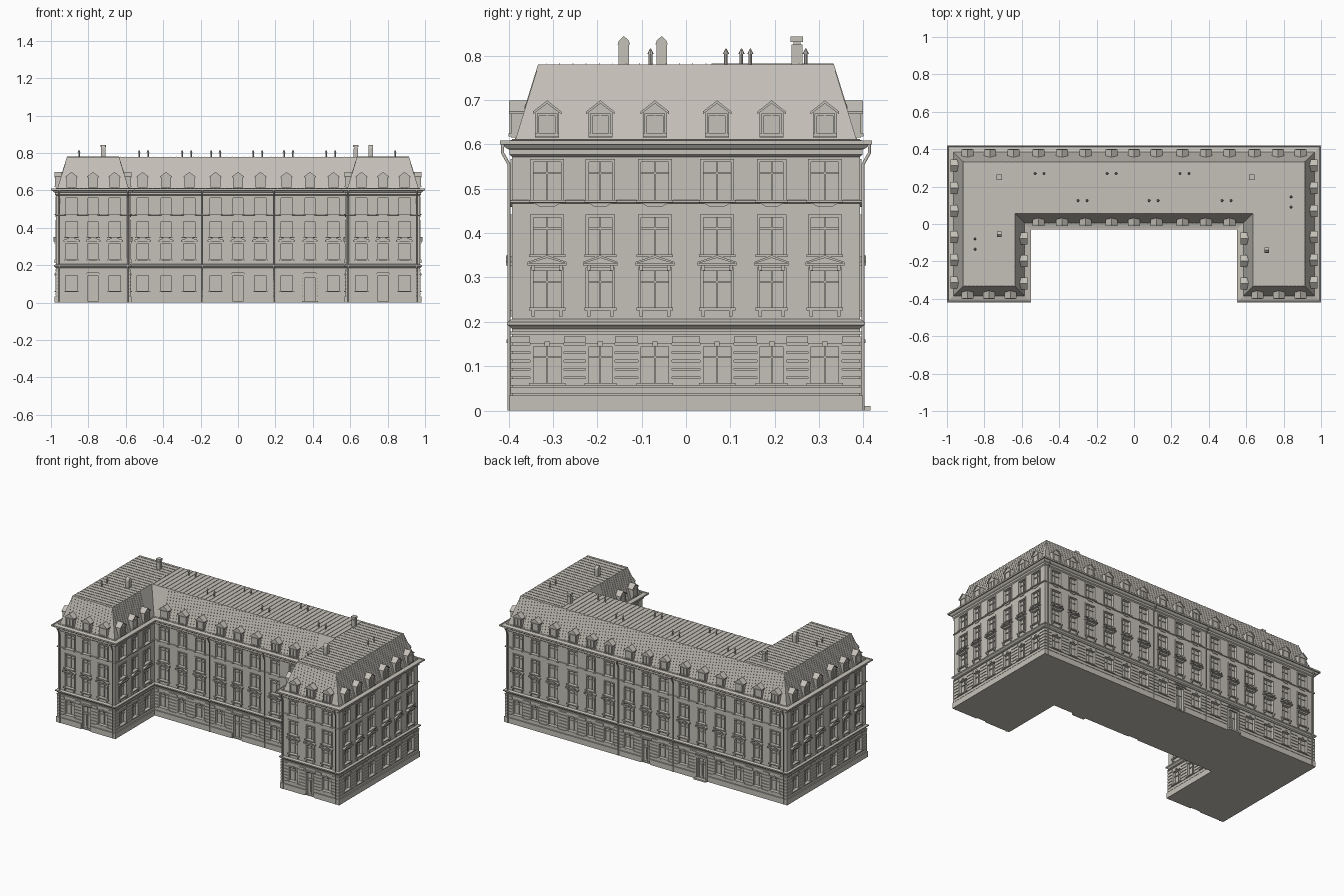
import bpy, bmesh
from collections import defaultdict
from mathutils import Matrix, Vector

cube = bpy.data.objects.get("Cube")
if cube:
    bpy.data.objects.remove(cube, do_unlink=True)

stone = bpy.data.materials.new("warm grey stone")
stone.use_nodes = True
stone.diffuse_color = (0.56, 0.535, 0.485, 1)
stone.node_tree.nodes["Principled BSDF"].inputs["Base Color"].default_value = stone.diffuse_color

parts = defaultdict(bmesh.new)
X, Y, COURT, WING = 0.973, 0.392, -0.003, 0.577
EAVE, TOP = 0.612, 0.78
FOOT = [(X, -Y), (X, Y), (-X, Y), (-X, -Y), (-WING, -Y), (-WING, COURT), (WING, COURT), (WING, -Y)]
STOREYS = [(0.062, 0.145), (0.232, 0.315), (0.352, 0.435), (0.475, 0.56)]


class Frame:
    """Upright plane: u along it, z up, depth outwards."""
    def __init__(self, a, b):
        self.o = Vector((*a, 0))
        span = Vector((*b, 0)) - self.o
        self.length = span.length
        self.d = span.normalized()
        self.n = Vector((self.d.y, -self.d.x, 0))

    def at(self, u, z, depth=0.0):
        return self.o + self.d * u + self.n * depth + Vector((0, 0, z))


def face(name, points):
    bm = parts[name]
    bm.faces.new([bm.verts.new(p) for p in points])


def prism(name, fr, poly, d0, d1):
    """Extrude an outline in (u, z) from depth d0 to d1."""
    bm = parts[name]
    back = [bm.verts.new(fr.at(u, z, d0)) for u, z in poly]
    front = [bm.verts.new(fr.at(u, z, d1)) for u, z in poly]
    bm.faces.new(front)
    bm.faces.new(back[::-1])
    for i in range(len(poly)):
        j = (i + 1) % len(poly)
        bm.faces.new((back[i], back[j], front[j], front[i]))


def box(name, fr, u0, u1, z0, z1, d0, d1):
    prism(name, fr, [(u0, z0), (u1, z0), (u1, z1), (u0, z1)], d0, d1)


def surround(name, fr, u, half, z0, z1, rim, d0, d1):
    for s in (-1, 1):
        a, b = sorted((u + s * half, u + s * (half + rim)))
        box(name, fr, a, b, z0, z1, d0, d1)
    box(name, fr, u - half - rim, u + half + rim, z1, z1 + rim, d0, d1)


def outline(offset):
    pts = []
    for i, p in enumerate(FOOT):
        n = Frame(FOOT[i - 1], p).n + Frame(p, FOOT[(i + 1) % len(FOOT)]).n
        pts.append((p[0] + n.x * offset, p[1] + n.y * offset))
    return pts


def moulding(name, profile, cap=False):
    """Carry an (offset, z) profile round the whole footprint."""
    bm = parts[name]
    rings = [[bm.verts.new((x, y, z)) for x, y in outline(o)] for o, z in profile]
    for low, high in zip(rings, rings[1:]):
        for i in range(len(low)):
            j = (i + 1) % len(low)
            bm.faces.new((low[i], low[j], high[j], high[i]))
    if cap:
        bm.faces.new(rings[-1])


def window(fr, u, half, z0, z1, storey, door):
    r = 0.014
    # recess and pane
    corners = [(u - half, z0), (u + half, z0), (u + half, z1), (u - half, z1)]
    face("window_panes", [fr.at(a, z, -r) for a, z in corners])
    for i in range(4):
        (a, za), (b, zb) = corners[i], corners[(i + 1) % 4]
        face("walls", [fr.at(a, za), fr.at(b, zb), fr.at(b, zb, -r), fr.at(a, za, -r)])
    # glazing bars
    bar = z0 + (z1 - z0) * 0.68
    box("window_bars", fr, u - 0.002, u + 0.002, z0, z1, -r, -r + 0.005)
    box("window_bars", fr, u - half, u + half, bar, bar + 0.004, -r, -r + 0.005)
    surround("window_surrounds", fr, u, half, z0, z1, 0.007, 0, 0.004)
    if door:
        box("door_hoods", fr, u - half - 0.012, u + half + 0.012, z1 + 0.007, z1 + 0.015, 0, 0.012)
        for s in (-1, 1):
            a = u + s * half / 2
            box("door_panels", fr, a - half / 4, a + half / 4, 0.02, 0.09, -r, -r + 0.004)
        return
    box("window_sills", fr, u - half - 0.01, u + half + 0.01, z0 - 0.006, z0, 0, 0.009)
    if storey == 0:
        box("keystones", fr, u - 0.006, u + 0.006, z1, z1 + 0.011, 0, 0.008)
    if storey == 1:
        for s in (-1, 1):
            a = u + s * half
            box("sill_brackets", fr, a - 0.004, a + 0.004, 0.212, 0.226, 0, 0.008)
            box("sill_brackets", fr, a - 0.004, a + 0.004, 0.316, 0.328, 0, 0.008)
        w = half + 0.013
        box("pediments", fr, u - w, u + w, 0.327, 0.331, 0, 0.014)
        prism("pediments", fr, [(u - w, 0.331), (u + w, 0.331), (u, 0.348)], 0, 0.007)
        prism("pediments", fr, [(u - w, 0.331), (u, 0.344), (u + w, 0.331), (u + w, 0.335),
                                (u, 0.35), (u - w, 0.335)], 0, 0.014)
    if storey == 3:
        prism("aprons", fr, [(u - half, 0.468), (u - half / 2, 0.459), (u + half / 2, 0.459),
                             (u + half, 0.468)], 0, 0.004)


def dormer(fr, u):
    w = 0.027
    prism("dormers", fr, [(u - w, 0.615), (u + w, 0.615), (u + w, 0.672), (u, 0.692), (u - w, 0.672)], -0.06, 0.002)
    w += 0.005
    prism("dormer_roofs", fr, [(u - w, 0.668), (u, 0.692), (u + w, 0.668), (u + w, 0.674),
                               (u, 0.699), (u - w, 0.674)], -0.06, 0.007)
    surround("dormer_frames", fr, u, 0.018, 0.624, 0.664, 0.005, 0, 0.006)
    box("dormer_frames", fr, u - 0.027, u + 0.027, 0.618, 0.624, 0, 0.008)
    box("dormer_frames", fr, u - 0.0015, u + 0.0015, 0.624, 0.664, 0, 0.004)


def bands(fr, openings, z0, z1, depth):
    """Raised course interrupted by every opening it meets."""
    start = -depth
    for u, half, lo, hi in openings:
        if lo - 0.006 < z1 and hi + 0.012 > z0:
            box("rusticated_courses", fr, start, u - half - 0.007, z0, z1, 0, depth)
            start = u + half + 0.007
    box("rusticated_courses", fr, start, fr.length + depth, z0, z1, 0, depth)


def downpipe(fr, u):
    curve = bpy.data.curves.new("downpipe", "CURVE")
    curve.dimensions = "3D"
    curve.bevel_depth, curve.bevel_resolution, curve.use_fill_caps = 0.004, 1, True
    path = [(0.007, 0), (0.007, 0.555), (0.021, 0.58), (0.021, 0.604)]
    spline = curve.splines.new("POLY")
    spline.points.add(len(path) - 1)
    for point, (depth, z) in zip(spline.points, path):
        point.co = (*fr.at(u, z, depth), 1)
    curve.materials.append(stone)
    bpy.context.collection.objects.link(bpy.data.objects.new("downpipe", curve))


def facade(i, bays, doors=(), steps=(), pipes=()):
    """One wall: bays, doors and pipes are measured from its middle."""
    fr = Frame(FOOT[i], FOOT[(i + 1) % len(FOOT)])
    mid, left, ground = fr.length / 2, 0.0, []
    for k, bay in enumerate(sorted(bays)):
        u = mid + bay
        half = 0.026 if k % 3 == 1 else 0.031
        face("walls", [fr.at(a, z) for a, z in ((left, 0), (u - half, 0), (u - half, EAVE), (left, EAVE))])
        bottom = 0.0
        for storey, (z0, z1) in enumerate(STOREYS):
            door = storey == 0 and bay in doors
            z0 = 0.006 if door else z0
            face("walls", [fr.at(a, z) for a, z in ((u - half, bottom), (u + half, bottom), (u + half, z0), (u - half, z0))])
            window(fr, u, half, z0, z1, storey, door)
            bottom = z1
            if storey == 0:
                ground.append((u, half, z0, z1))
        face("walls", [fr.at(a, z) for a, z in ((u - half, bottom), (u + half, bottom), (u + half, EAVE), (u - half, EAVE))])
        left = u + half
        dormer(fr, u)
    face("walls", [fr.at(a, z) for a, z in ((left, 0), (fr.length, 0), (fr.length, EAVE), (left, EAVE))])
    # plinth and rusticated ground floor
    bands(fr, ground, 0, 0.034, 0.007)
    for k in range(7):
        bands(fr, ground, 0.038 + k * 0.019, 0.053 + k * 0.019, 0.004)
    for bay in steps:
        box("door_steps", fr, mid + bay - 0.042, mid + bay + 0.042, 0, 0.01, 0, 0.024)
        surround("door_pilasters", fr, mid + bay, 0.031, 0, 0.135, 0.011, 0, 0.01)
    for u in pipes:
        downpipe(fr, mid + u)
    # standing seams of the steep roof
    side = Frame(fr.o.xy, (fr.o + fr.n).xy)
    seam = [(-0.012, EAVE), (-0.0065, EAVE), (-0.0585, TOP), (-0.064, TOP)]
    count = int((fr.length - 0.12) / 0.02)
    for k in range(count + 1):
        u = 0.06 + (fr.length - 0.12) * k / count
        prism("steep_roof_seams", side, seam, -u - 0.001, -u + 0.001)


# facades round the footprint
ends = [-0.313, -0.193, -0.07, 0.07, 0.193, 0.313]
half_long = [0.12, 0.26, 0.385, 0.51]
court = [0] + half_long + [-b for b in half_long]
outer = [0.645, 0.77, 0.89]
facade(0, ends)
facade(1, court + outer + [-b for b in outer], (0, 0.385), (0.385,), (-0.955, -0.19, 0.19, 0.955))
facade(2, ends)
facade(3, [-0.115, 0, 0.115], (0,), (), (-0.18, 0.185))
facade(4, [-0.12, 0, 0.12])
facade(5, court, (0, 0.385), (0.385,), (-0.19, 0.19))
facade(6, [-0.12, 0, 0.12])
facade(7, [-0.115, 0, 0.115], (0,), (), (-0.185, 0.18))

# string courses, cornice, roof and underside
moulding("string_course", [(0, 0.184), (0.006, 0.19), (0.011, 0.193), (0.011, 0.2), (0, 0.206)])
moulding("floor_band", [(0, 0.172), (0.005, 0.172), (0.005, 0.178), (0, 0.178)])
moulding("upper_sill_course", [(0, 0.467), (0.005, 0.469), (0.005, 0.474), (0, 0.475)])
moulding("cornice", [(0, 0.572), (0.006, 0.577), (0.006, 0.588), (0.014, 0.592), (0.02, 0.6),
                     (0.027, 0.6), (0.027, 0.609), (0.022, 0.609), (0.02, 0.605), (-0.008, EAVE)])
moulding("mansard_roof", [(-0.008, EAVE), (-0.06, TOP)], cap=True)
face("underside", [(x, y, 0) for x, y in reversed(FOOT)])

# seams of the flat roof
plan = Frame((0, 0), (1, 0))
for k in range(43):
    x = -0.63 + k * 0.03
    box("flat_roof_seams", plan, x - 0.001, x + 0.001, TOP, TOP + 0.002, -Y + 0.06, -COURT - 0.06)
for k in range(22):
    y = -0.315 + k * 0.03
    for s in (-1, 1):
        a, b = sorted((s * (WING + 0.06), s * (X - 0.06)))
        box("flat_roof_seams", plan, a, b, TOP, TOP + 0.002, -y - 0.001, -y + 0.001)

# chimneys, two with gabled hoods and two with flat slabs
for x, y, gabled in ((-0.72, -0.055, True), (0.71, -0.14, True), (-0.72, 0.25, False), (0.63, 0.25, False)):
    w = 0.012
    box("chimneys", plan, x - w, x + w, TOP, 0.825, -y - w, -y + w)
    if gabled:
        across = Frame((x, y), (x, y + 1))
        prism("chimney_hoods", across, [(-0.014, 0.825), (0.014, 0.825), (0.011, 0.834), (0, 0.844), (-0.011, 0.834)], -w, w)
    else:
        box("chimney_hoods", plan, x - 0.008, x + 0.008, 0.825, 0.831, -y - 0.008, -y + 0.008)
        box("chimney_hoods", plan, x - 0.014, x + 0.014, 0.831, 0.843, -y - 0.014, -y + 0.014)

# paired vent pipes with conical caps
vents = [(x + s * 0.024, y) for x, y in ((-0.505, 0.27), (-0.275, 0.125), (-0.12, 0.27), (0.105, 0.125),
                                         (0.27, 0.27), (0.495, 0.125)) for s in (-1, 1)]
vents += [(-0.85, -0.08), (-0.85, -0.135), (0.84, 0.145), (0.84, 0.09)]
for x, y in vents:
    for z, h, r0, r1 in ((0.792, 0.024, 0.004, 0.004), (0.81, 0.012, 0.007, 0.001)):
        bmesh.ops.create_cone(parts["vent_pipes"], cap_ends=True, segments=8, radius1=r0, radius2=r1,
                              depth=h, matrix=Matrix.Translation((x, y, z)))

for name, bm in parts.items():
    mesh = bpy.data.meshes.new(name)
    bm.to_mesh(mesh)
    bm.free()
    mesh.materials.append(stone)
    bpy.context.collection.objects.link(bpy.data.objects.new(name, mesh))
